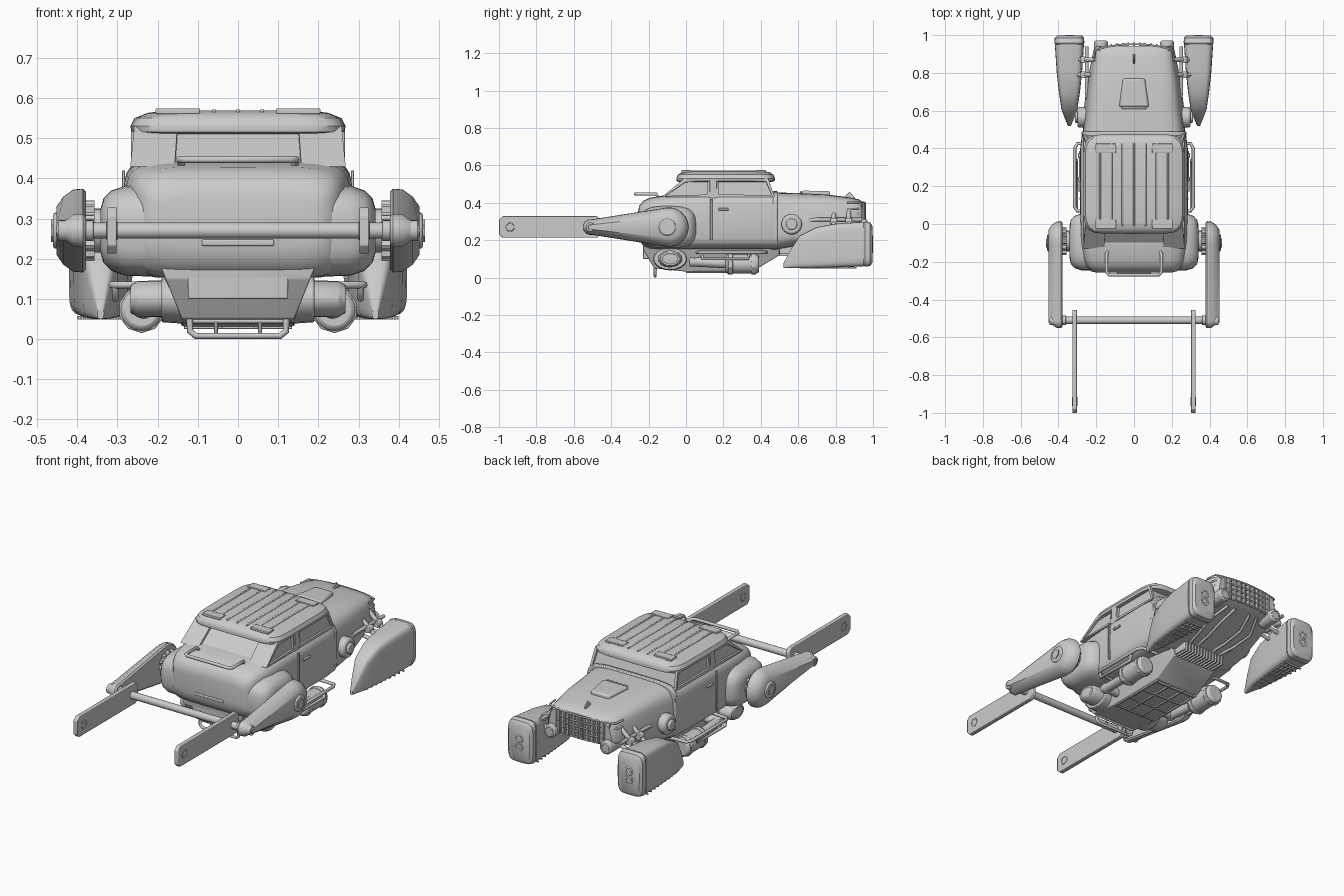
import bpy, bmesh, math
from math import cos, sin, pi
from mathutils import Vector

cube = bpy.data.objects.get("Cube")
if cube:
    bpy.data.objects.remove(cube)

grey = bpy.data.materials.new("plain grey")
grey.use_nodes = True
GREY = (0.6, 0.6, 0.6, 1)
grey.diffuse_color = GREY
grey.node_tree.nodes["Principled BSDF"].inputs["Base Color"].default_value = GREY
meshes = []


def add(name, bm, bevel=0):
    bmesh.ops.recalc_face_normals(bm, faces=bm.faces)
    me = bpy.data.meshes.new(name)
    bm.to_mesh(me)
    bm.free()
    ob = bpy.data.objects.new(name, me)
    bpy.context.collection.objects.link(ob)
    me.materials.append(grey)
    if bevel:
        mod = ob.modifiers.new("bevel", "BEVEL")
        mod.width, mod.segments, mod.limit_method = bevel, 2, "ANGLE"
    meshes.append(ob)


def skin(rings):
    """Mesh through equal rings of points, closed at both ends."""
    bm = bmesh.new()
    loops = [[bm.verts.new(p) for p in ring] for ring in rings]
    for a, b in zip(loops, loops[1:]):
        for i in range(len(a)):
            j = (i + 1) % len(a)
            bm.faces.new((a[i], a[j], b[j], b[i]))
    bm.faces.new(loops[0])
    bm.faces.new(loops[-1])
    bmesh.ops.recalc_face_normals(bm, faces=bm.faces)
    return bm


def loft(name, rings, bevel=0):
    add(name, skin(rings), bevel)


def box(name, centre, size, bevel=0.004):
    bm = bmesh.new()
    bmesh.ops.create_cube(bm, size=1)
    bmesh.ops.scale(bm, vec=size, verts=bm.verts)
    bmesh.ops.translate(bm, vec=centre, verts=bm.verts)
    add(name, bm, bevel)


def rod(name, start, end, r, sides=20, bevel=0):
    a, b = Vector(start), Vector(end)
    bm = bmesh.new()
    bmesh.ops.create_cone(bm, cap_ends=True, segments=sides, radius1=r, radius2=r, depth=(b - a).length)
    turn = (b - a).to_track_quat("Z", "Y").to_matrix()
    bmesh.ops.rotate(bm, matrix=turn, verts=bm.verts)
    bmesh.ops.translate(bm, vec=(a + b) / 2, verts=bm.verts)
    add(name, bm, bevel)


def tube(name, points, r, closed=False):
    cu = bpy.data.curves.new(name, "CURVE")
    cu.dimensions, cu.bevel_depth, cu.bevel_resolution = "3D", r, 2
    cu.use_fill_caps = True
    sp = cu.splines.new("POLY")
    sp.points.add(len(points) - 1)
    for p, co in zip(sp.points, points):
        p.co = (*co, 1)
    sp.use_cyclic_u = closed
    cu.materials.append(grey)
    bpy.context.collection.objects.link(bpy.data.objects.new(name, cu))


def rounded(w, h, n, k=32):
    """Rounded rectangle outline of half sizes w and h."""
    def power(v):
        return math.copysign(abs(v) ** (2 / n), v)
    return [(w * power(cos(2 * pi * i / k)), h * power(sin(2 * pi * i / k))) for i in range(k)]


def section(y, w, low, high, n=4, cx=0, taper=0):
    mid, h = (low + high) / 2, (high - low) / 2
    return [(cx + u * (1 - taper * v / h), y, mid + v) for u, v in rounded(w, h, n)]


def ring(x, y, z, ry, rz, k=20):
    return [(x, y + ry * cos(2 * pi * i / k), z + rz * sin(2 * pi * i / k)) for i in range(k)]


# Main body and hood
loft("body", [section(-.257, .2, .235, .35, 6), section(-.25, .228, .2, .385, 6),
              section(-.225, .25, .165, .413, 6), section(-.19, .265, .152, .428, 6),
              section(-.1, .28, .15, .442, 6), section(.05, .285, .15, .45, 6),
              section(.4, .285, .15, .455, 6), section(.48, .275, .15, .455, 6)])
loft("cowl_band", [section(y, .277, .15, .462, 6) for y in (.465, .49)], .005)
loft("hood", [section(.48, .268, .15, .455, 5, 0, .04), section(.6, .258, .17, .452, 5, 0, .08),
              section(.75, .24, .22, .445, 5, 0, .08), section(.88, .216, .26, .428, 5, 0, .08),
              section(.925, .206, .27, .418, 5, 0, .08), section(.942, .19, .28, .405, 5, 0, .08)])
loft("hood_scoop", [[(-a, .62, z), (a, .62, z), (b, .77, z - d), (-b, .77, z - d)]
                    for a, b, z, d in ((.08, .06, .44, .01), (.078, .055, .465, .003))], .01)
box("hood_scoop_mouth", (0, .615, .455), (.13, .012, .014))
loft("hood_ornament", [[(-.008, y, .41), (.008, y, .41), (.004, y, z), (-.004, y, z)]
                       for y, z in ((.84, .425), (.875, .46), (.9, .43))], .002)

# Grille, wrapped around the nose corners
for i in range(13):
    x = -.18 + i * .03
    box("grille_bar", (x, .95 - x * x * .7, .34), (.009, .024, .125), .002)
for z in (.278, .31, .34, .37, .402):
    tube("grille_rail", [(-.212, .86, z), (-.205, .92, z)]
         + [(x / 50, .952 - (x / 50) ** 2 * .7, z) for x in range(-9, 10, 2)]
         + [(.205, .92, z), (.212, .86, z)], .005)

# Cabin: two glazed blocks with a pillar between them
for name, low, high in (("rear_cabin", (-.13, .13), (-.01, .13)), ("front_cabin", (.16, .475), (.16, .44))):
    bm = skin([[(-w, y[0], z), (w, y[0], z), (w, y[1], z), (-w, y[1], z)]
               for w, y, z in ((.268, low, .43), (.258, high, .53))])
    panes = [f for f in bm.faces if abs(f.normal.z) < .9]
    bmesh.ops.inset_individual(bm, faces=panes, thickness=.02, depth=0)
    for f in panes:
        if f.normal.y < -.3:
            for v in f.verts:
                v.co.x *= .62
    bmesh.ops.inset_individual(bm, faces=panes, thickness=.001, depth=-.012)
    add(name, bm)
box("door_pillar", (0, .145, .47), (.532, .04, .12))
roof_steps = ((.512, .25, .25), (.516, .265, .262), (.53, .268, .264), (.55, .258, .255),
              (.563, .225, .235), (.569, .18, .2))
loft("roof", [[(u, .212 + v, z) for u, v in rounded(w, d, 7)] for z, w, d in roof_steps])
for i in range(-3, 4):
    box("roof_rib", (i * .06, .21, .566), (.01, .44, .012), .003)
for s in (-1, 1):
    for y in (0, .4):
        box("roof_pad", (s * .15, y, .567), (.11, .05, .014), .003)

# Tail: handle, slot and skid bar
tube("tail_handle", [(-.14, -.15, .43), (-.145, -.16, .447), (-.145, -.255, .447), (-.13, -.27, .447),
                     (.13, -.27, .447), (.145, -.255, .447), (.145, -.16, .447), (.14, -.15, .43)], .009)
box("tail_slot", (0, -.256, .24), (.18, .012, .016))
tube("tail_skid", [(-.12, -.165, .05), (-.12, -.165, .02), (-.105, -.165, .008), (.105, -.165, .008),
                   (.12, -.165, .02), (.12, -.165, .05)], .008)
tube("tail_skid_upper", [(-.13, -.16, .045), (.13, -.16, .045)], .006)
for x in (-.055, .055):
    rod("skid_post", (x, -.165, .008), (x, -.16, .05), .005, 8)


# Underside
def trough(y, wide, low, narrow=.14):
    return [(-narrow, y, low), (narrow, y, low), (wide, y, .2), (-wide, y, .2)]


loft("chassis", [trough(-.23, .2, .15, .18), trough(-.17, .2, .05), trough(0, .2, .032),
                 trough(.36, .2, .035), trough(.5, .18, .12)], .004)
box("tail_panel", (0, -.2, .13), (.25, .06, .06))
for x in (-.13, -.045, .045, .13):
    box("floor_rail", (x, .18, .031), (.01, .36, .012), .002)
for i in range(4):
    box("floor_crossbar", (0, .01 + i * .11, .031), (.27, .01, .012), .002)
box("radiator", (0, .54, .175), (.27, .08, .1))
for i in range(13):
    box("radiator_fin", (-.12 + i * .02, .545, .165), (.007, .095, .1), 0)
for x in (-.1, -.05, .05, .1):
    tube("engine_hose", [(x, .58, .17), (x * 1.2, .68, .18), (x * 1.4, .8, .21), (x, .9, .26)], .008)

# Lift: cross bar joining both arms
rod("cross_bar", (-.44, -.51, .27), (.44, -.51, .27), .02)


def arm_outline(x, shrink):
    """Teardrop around the large hub and the small tip."""
    pts = []
    for cy, size, start in ((-.09, .105, -100), (-.51, .042, 80)):
        r = max(size - shrink, .012)
        for i in range(13):
            a = math.radians(start + i * 200 / 12)
            pts.append((x, cy + r * cos(a), .27 + r * sin(a)))
    return pts


for s in (-1, 1):
    # Fender and lifting arm
    loft("fender", [[(s * x, -.095 + u, .27 + v) for u, v in rounded(w, h, 3.2)]
                    for x, w, h in ((.2, .15, .115), (.28, .15, .112), (.315, .138, .1),
                                    (.335, .115, .08), (.342, .08, .055))])
    loft("arm_gear", [[(s * x, -.09 + r * cos(i * pi / 24), .27 + r * sin(i * pi / 24))
                       for i in range(48) for r in [.075 if i % 4 < 2 else .064]] for x in (.357, .378)])
    rod("arm_axle", (s * .3, -.09, .27), (s * .39, -.09, .27), .055)
    loft("lift_arm", [arm_outline(s * x, d) for x, d in ((.378, .008), (.386, 0), (.41, .002),
                                                         (.435, .02), (.452, .045))])
    rod("hub_cap", (s * .43, -.1, .27), (s * .46, -.1, .27), .045, 28, .006)
    rod("hub_bolt", (s * .45, -.1, .27), (s * .465, -.1, .27), .028, 6)
    rod("tip_bolt", (s * .36, -.51, .27), (s * .448, -.51, .27), .026, 20, .003)
    rod("tip_pin", (s * .44, -.51, .27), (s * .453, -.51, .27), .012, 6)
    # Blade with clipped corners
    y0, y1, lo, hi, c = -1, -.455, .213, .328, .02
    blade = [(y0 + c, lo), (y1 - c, lo), (y1, lo + c), (y1, hi - c), (y1 - c, hi),
             (y0 + c, hi), (y0, hi - c), (y0, lo + c)]
    loft("blade", [[(s * x, y, z) for y, z in blade] for x in (.302, .326)], .003)
    for x in (.302, .326):
        tube("blade_eye", ring(s * x, -.94, .27, .022, .022), .002, True)
    # Side pod
    cx = s * .342
    loft("side_pod", [section(.52, .008, .05, .075, 3, cx), section(.56, .025, .05, .15, 4, cx),
                      section(.61, .043, .05, .225, 5, cx), section(.7, .056, .052, .27, 6, cx),
                      section(.8, .067, .054, .288, 6, cx), section(.95, .077, .06, .298, 6, cx)], .005)
    loft("pod_cap", [section(.95, .073, .064, .294, 6, cx), section(.958, .079, .058, .3, 6, cx),
                     section(.985, .078, .062, .295, 5, cx), section(.997, .065, .08, .275, 5, cx)])
    for z in (.155, .2):
        tube("pod_ring", [(cx + a, .994, z + b) for a, b in rounded(.02, .02, 2, 16)], .006, True)
    for i in range(9):
        box("pod_vent", (cx, .62 + i * .036, .053), (.06 + i * .007, .007, .008), 0)
    for i in (-1, 0, 1):
        box("pod_vent_rail", (cx + i * .023, .76, .053), (.006, .3, .008), 0)
    # Pod struts and nose lights
    tube("strut_rail", [(s * .24, .62, .3), (s * .25, .7, .31), (s * .25, .94, .31)], .01)
    for y in (.79, .87):
        rod("pod_strut", (s * .2, y, .36), (s * .3, y, .27), .012, 12)
        rod("pod_brace", (s * .19, y, .26), (s * .29, y, .24), .01, 12)
        rod("strut_joint", (s * .265, y - .018, .3), (s * .265, y + .018, .3), .02, 12, .003)
    rod("nose_light", (s * .175, .86, .275), (s * .175, .968, .275), .037, 20, .006)
    tube("light_rim", [(s * .175 + a, .966, .275 + b) for a, b in rounded(.026, .026, 2, 20)], .005, True)
    # Side lamp on the cowl
    rod("side_lamp", (s * .24, .565, .285), (s * .3, .565, .285), .055, 24, .012)
    rod("side_lamp_core", (s * .29, .565, .285), (s * .312, .565, .285), .03, 20, .006)
    # Door trim
    box("door_seam", (s * .285, .135, .31), (.008, .012, .22), .002)
    box("door_handle", (s * .288, .2, .365), (.012, .055, .012), .003)
    # Running step, barrel and lower outlet
    tube("running_step", [(s * .2, .06, .135), (s * .3, .07, .135), (s * .314, .09, .135),
                          (s * .314, .4, .135), (s * .3, .425, .135), (s * .2, .43, .135)], .009)
    tube("lower_step", [(s * .305, .08, .135), (s * .305, .09, .1), (s * .305, .33, .1),
                        (s * .305, .34, .135)], .009)
    rod("barrel", (s * .24, .21, .073), (s * .24, .39, .073), .052, 20, .012)
    for y in (.225, .35):
        rod("barrel_hoop", (s * .24, y, .073), (s * .24, y + .025, .073), .058, 10, .003)
    rod("barrel_pipe", (s * .225, .02, .085), (s * .235, .22, .075), .025, 16)
    rod("barrel_elbow", (s * .14, .04, .085), (s * .245, .04, .085), .025, 16, .005)
    loft("outlet_base", [ring(s * x, -.085, .1, a, b) for x, a, b in ((.13, .092, .062), (.19, .088, .058))], .004)
    loft("outlet", [ring(s * x, -.085, .1, a, b) for x, a, b in
                    ((.15, .066, .046), (.25, .064, .045), (.262, .055, .038), (.265, .042, .028))])
    tube("outlet_rim", ring(s * .262, -.085, .1, .046, .032), .006, True)

# Smooth shading with sharp edges kept
bpy.ops.object.select_all(action="DESELECT")
for ob in meshes:
    ob.select_set(True)
bpy.context.view_layer.objects.active = meshes[0]
bpy.ops.object.shade_smooth_by_angle(angle=math.radians(35))
